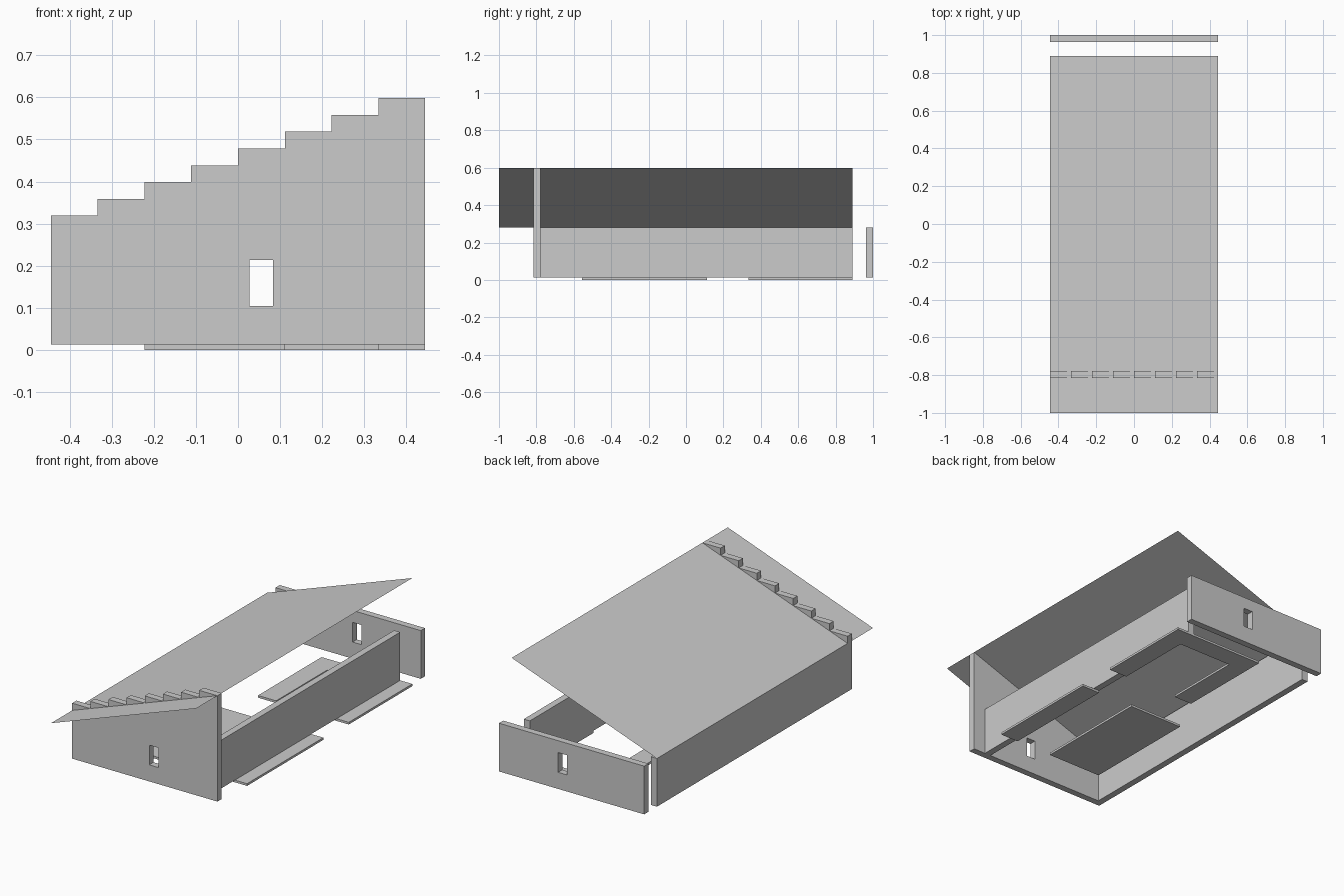
import bpy, bmesh
from mathutils import Vector

if "Cube" in bpy.data.objects:
    bpy.data.objects.remove(bpy.data.objects["Cube"])

U = 1 / 27            # plan module: one wall thickness
BASE, EAVE, RIDGE = 0.0123, 0.279, 0.598


def prism(name, pts, vec):
    """Extrude a planar outline along vec (zero-length vec leaves a sheet)."""
    bm = bmesh.new()
    face = bm.faces.new([bm.verts.new(p) for p in pts])
    vec = Vector(vec)
    if vec.length:
        ext = bmesh.ops.extrude_face_region(bm, geom=[face], use_keep_orig=True)
        verts = [g for g in ext["geom"] if isinstance(g, bmesh.types.BMVert)]
        bmesh.ops.translate(bm, verts=verts, vec=vec)
        bmesh.ops.recalc_face_normals(bm, faces=bm.faces)
    me = bpy.data.meshes.new(name)
    bm.to_mesh(me)
    bm.free()
    ob = bpy.data.objects.new(name, me)
    bpy.context.collection.objects.link(ob)
    return ob


def slab(name, outline, z0, z1):
    """Flat plan outline in modules, raised from z0 to z1."""
    return prism(name, [(x * U, y * U, z0) for x, y in outline], (0, 0, z1 - z0))


def rect(x0, x1, y0, y1):
    return [(x0, y0), (x1, y0), (x1, y1), (x0, y1)]


def end_wall(name, profile, y0):
    """One-module-thick wall across x with a window opening."""
    wall = prism(name, [(x, y0 * U, z) for x, z in profile], (0, U, 0))
    window = [(0.0275, 0.104), (0.083, 0.104), (0.083, 0.213), (0.0275, 0.213)]
    cutter = prism("window_cutter", [(x, (y0 - 1) * U, z) for x, z in window], (0, 3 * U, 0))
    cutter.hide_render = True
    mod = wall.modifiers.new("window", 'BOOLEAN')
    mod.operation = 'DIFFERENCE'
    mod.solver = 'EXACT'
    mod.object = cutter
    bpy.context.view_layer.objects.active = wall
    bpy.ops.object.modifier_apply(modifier=mod.name)
    bpy.data.objects.remove(cutter)


W = 12 * U

# sloping gable at the front, with wedge-shaped steps along its top
end_wall("front_gable", [(W, BASE), (-W, BASE), (-W, EAVE), (W, RIDGE)], -22)
rise = (RIDGE - EAVE) / 8
for i in range(8):
    x0, z0 = -W + 3 * U * i, EAVE + rise * i
    x1, z1 = x0 + 3 * U, z0 + rise
    prism("gable_step", [(x0, -22 * U, z0), (x1, -22 * U, z1), (x0, -22 * U, z1)], (0, U, 0))

# low wall at the back
end_wall("back_wall", [(W, BASE), (-W, BASE), (-W, EAVE), (W, EAVE)], 26)

# side walls, the right one set in from the edge
slab("left_wall", rect(-12, -11, -21, 24), BASE, EAVE)
slab("right_wall", rect(9, 10, -21, 24), BASE, EAVE)

# thin single-pitch roof sheet, facing down
prism("roof_sheet", [(-W, 24 * U, EAVE), (W, 24 * U, RIDGE), (W, -1, RIDGE), (-W, -1, EAVE)], (0, 0, 0))

# floor pads
slab("floor_pad_wide", rect(-6, 3, -15, 3), 0, BASE)
slab("floor_pad_narrow", rect(9, 12, -15, 3), 0, BASE)
slab("floor_pad_u_shaped", [(-3, 9), (0, 9), (0, 21), (9, 21), (9, 9), (12, 9), (12, 24), (-3, 24)], 0, BASE)
